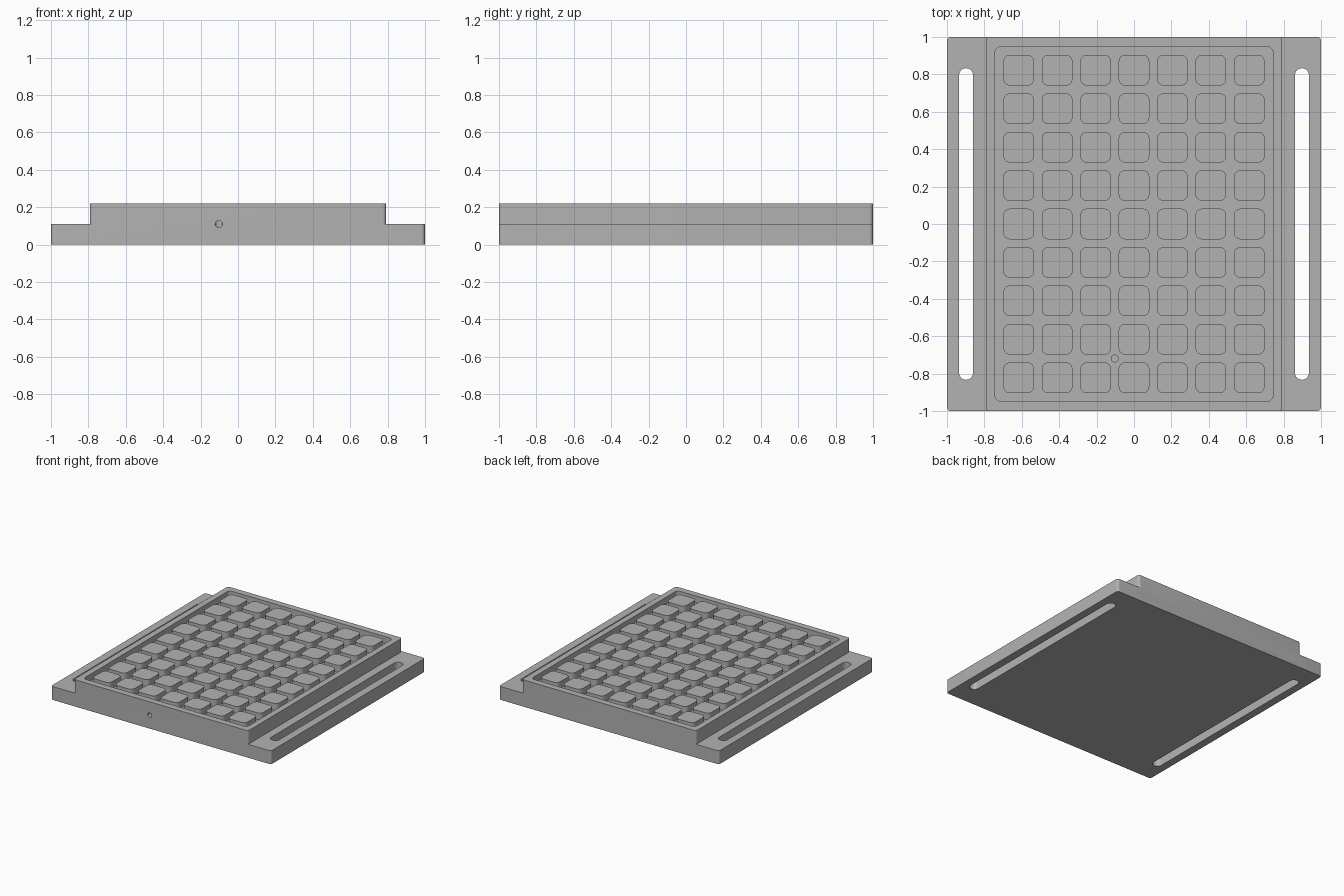
import bpy, bmesh, math
from mathutils import Matrix, Vector

if "Cube" in bpy.data.objects:
    bpy.data.objects.remove(bpy.data.objects["Cube"])

grey = bpy.data.materials.new("metal_grey")
grey.diffuse_color = (0.45, 0.45, 0.45, 1)
grey.use_nodes = True
grey.node_tree.nodes["Principled BSDF"].inputs["Base Color"].default_value = grey.diffuse_color


def rounded_rect(w, d, r, steps=6):
    """Counter-clockwise outline of a rectangle with rounded corners."""
    pts = []
    for k, (sx, sy) in enumerate([(1, 1), (-1, 1), (-1, -1), (1, -1)]):
        for i in range(steps + 1):
            a = (k + i / steps) * math.pi / 2
            p = (sx * (w / 2 - r) + r * math.cos(a),
                 sy * (d / 2 - r) + r * math.sin(a))
            if not pts or math.dist(p, pts[-1]) > 1e-5:
                pts.append(p)
    if math.dist(pts[0], pts[-1]) < 1e-5:
        pts.pop()
    return pts


def prism(bm, outline, centre, z0, z1):
    rings = [[bm.verts.new((x + centre[0], y + centre[1], z)) for x, y in outline]
             for z in (z0, z1)]
    bm.faces.new(rings[0][::-1])
    bm.faces.new(rings[1])
    n = len(outline)
    for i in range(n):
        j = (i + 1) % n
        bm.faces.new((rings[0][i], rings[0][j], rings[1][j], rings[1][i]))


def finish(name, bm):
    me = bpy.data.meshes.new(name)
    bm.to_mesh(me)
    bm.free()
    me.materials.append(grey)
    ob = bpy.data.objects.new(name, me)
    bpy.context.collection.objects.link(ob)
    return ob


def block(name, outline, z0, z1, centres=((0, 0),)):
    bm = bmesh.new()
    for c in centres:
        prism(bm, outline, c, z0, z1)
    return finish(name, bm)


def rod(name, start, end, r):
    a, b = Vector(start), Vector(end)
    turn = (b - a).to_track_quat('Z', 'Y').to_matrix().to_4x4()
    bm = bmesh.new()
    bmesh.ops.create_cone(bm, cap_ends=True, segments=24, radius1=r, radius2=r,
                          depth=(b - a).length,
                          matrix=Matrix.Translation((a + b) / 2) @ turn)
    return finish(name, bm)


def combine(ob, tool, operation):
    """Apply a boolean, then discard the tool."""
    mod = ob.modifiers.new("cut", 'BOOLEAN')
    mod.object, mod.operation, mod.solver = tool, operation, 'EXACT'
    deps = bpy.context.evaluated_depsgraph_get()
    me = bpy.data.meshes.new_from_object(ob.evaluated_get(deps))
    ob.modifiers.clear()
    ob.data = me
    bpy.data.objects.remove(tool)


STEP, TOP, FLOOR = 0.11, 0.22, 0.165
PITCH = 0.2055

# Wide base with low side flanges, and the raised middle
plate = block("fixture_plate", rounded_rect(2, 2, 0.02), 0, STEP)
combine(plate, block("raised_middle", rounded_rect(1.585, 2, 0.02), 0.05, TOP), 'UNION')

# Long mounting slots through both flanges
combine(plate, block("slots", rounded_rect(0.074, 1.666, 0.037, 8), -0.1, 0.3,
                     [(-0.898, 0), (0.898, 0)]), 'DIFFERENCE')

# Shallow recess with a 7 by 9 grid of support pads
combine(plate, block("recess", rounded_rect(1.486, 1.894, 0.03), FLOOR, 0.3), 'DIFFERENCE')
pad_centres = [((i - 3) * PITCH, (j - 4) * PITCH) for i in range(7) for j in range(9)]
combine(plate, block("pads", rounded_rect(0.164, 0.164, 0.035), FLOOR - 0.02, TOP,
                     pad_centres), 'UNION')

# Air port: front bore meeting a vertical hole in the groove
px, py = -PITCH / 2, -3.5 * PITCH
combine(plate, rod("front_bore", (px, -1.1, STEP), (px, py, STEP), 0.019), 'DIFFERENCE')
combine(plate, rod("floor_hole", (px, py, STEP - 0.019), (px, py, 0.2), 0.0185), 'DIFFERENCE')

# Smooth rounded corners, crisp edges
bpy.context.view_layer.objects.active = plate
plate.select_set(True)
bpy.ops.object.shade_smooth_by_angle(angle=math.radians(30))
